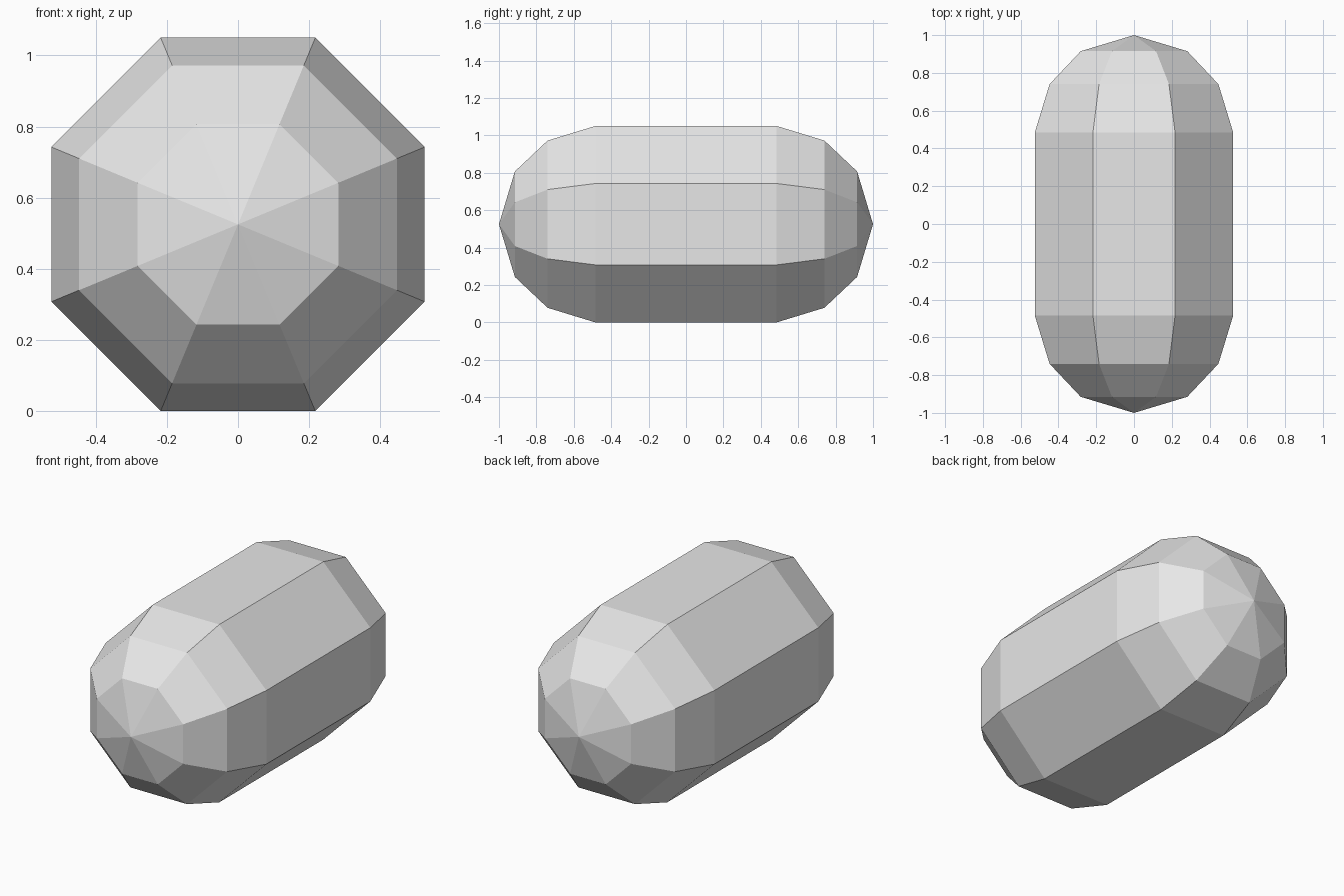
import bpy, bmesh, math

if "Cube" in bpy.data.objects:
    bpy.data.objects.remove(bpy.data.objects["Cube"], do_unlink=True)

SIDES = 8
HALF_WIDTH = 0.525                      # centre to flat side
# (y, distance from axis to flat side) of each ring, front to back
HALF_PROFILE = [(0.915, 0.282), (0.74, 0.447), (0.485, HALF_WIDTH)]
PROFILE = [(-y, a) for y, a in HALF_PROFILE] + HALF_PROFILE[::-1]

# Plain grey material
grey = bpy.data.materials.new("grey")
grey.use_nodes = True
colour = (0.8, 0.8, 0.8, 1.0)
grey.diffuse_color = colour
grey.node_tree.nodes["Principled BSDF"].inputs["Base Color"].default_value = colour

# Octagonal rings along y
bm = bmesh.new()
rings = []
for y, apothem in PROFILE:
    r = apothem / math.cos(math.pi / SIDES)
    angles = [2 * math.pi * (i + 0.5) / SIDES for i in range(SIDES)]
    rings.append([bm.verts.new((r * math.cos(t), y, HALF_WIDTH + r * math.sin(t)))
                  for t in angles])

# Side bands
for a, b in zip(rings, rings[1:]):
    for i in range(SIDES):
        j = (i + 1) % SIDES
        bm.faces.new((a[i], a[j], b[j], b[i]))

# Pointed fans closing both ends
for y, ring in ((-1, rings[0]), (1, rings[-1])):
    tip = bm.verts.new((0, y, HALF_WIDTH))
    for i in range(SIDES):
        bm.faces.new((tip, ring[i], ring[(i + 1) % SIDES]))

bmesh.ops.recalc_face_normals(bm, faces=bm.faces)
mesh = bpy.data.meshes.new("capsule")
bm.to_mesh(mesh)
bm.free()
mesh.materials.append(grey)
capsule = bpy.data.objects.new("capsule", mesh)
bpy.context.collection.objects.link(capsule)
